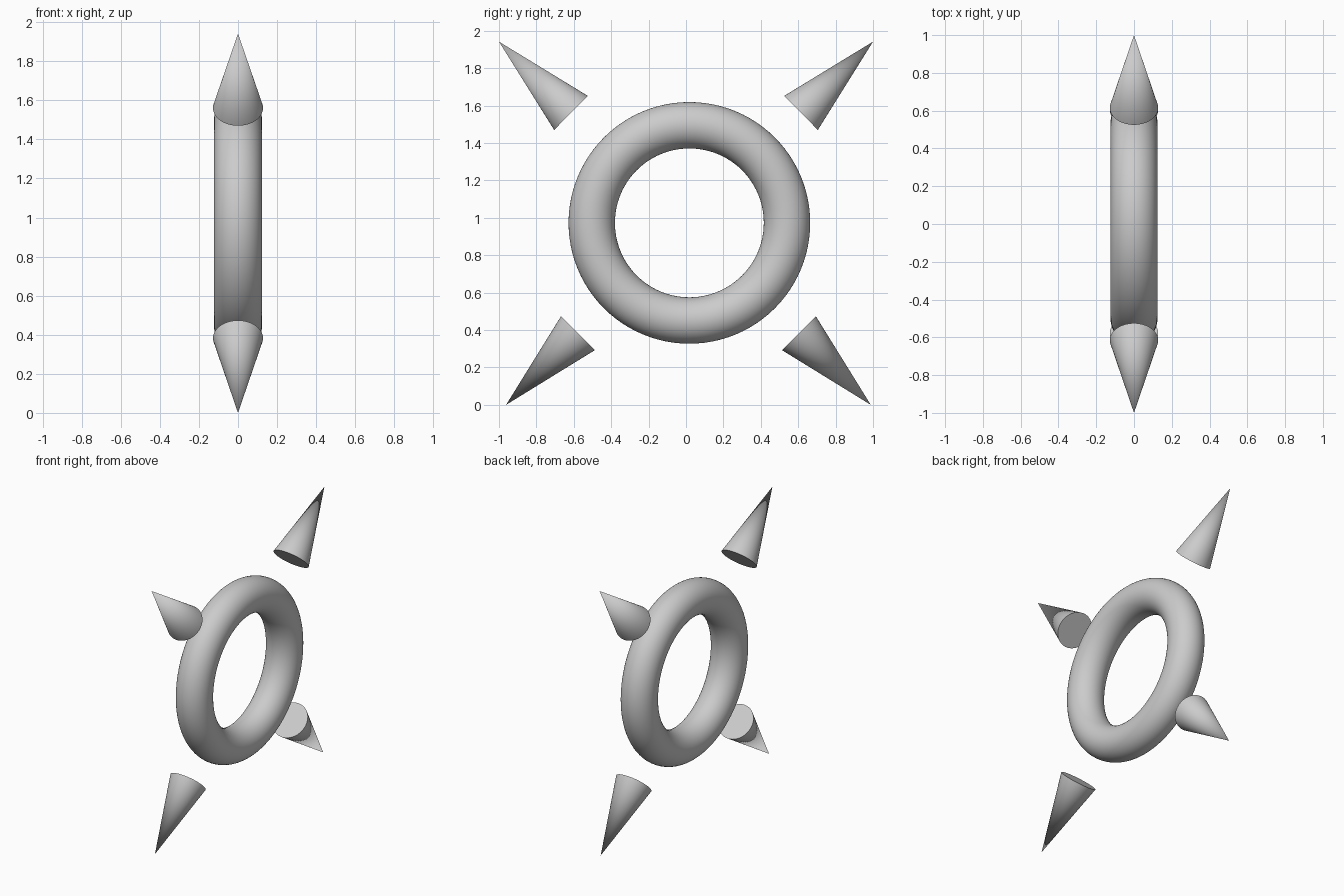
import bpy
from mathutils import Vector

if "Cube" in bpy.data.objects:
    bpy.data.objects.remove(bpy.data.objects["Cube"])

grey = bpy.data.materials.new("plain grey")
grey.diffuse_color = (0.6, 0.6, 0.6, 1)
grey.use_nodes = True
grey.node_tree.nodes["Principled BSDF"].inputs["Base Color"].default_value = grey.diffuse_color


def finish(name):
    ob = bpy.context.object
    ob.name = name
    ob.data.materials.append(grey)
    bpy.ops.object.shade_smooth_by_angle()


def spike(name, base, tip):
    """Solid cone in the YZ plane from base centre to tip."""
    a, b = Vector((0, *base)), Vector((0, *tip))
    axis = b - a
    bpy.ops.mesh.primitive_cone_add(
        vertices=64, radius1=0.128, radius2=0, depth=axis.length,
        location=(a + b) / 2,
        rotation=axis.to_track_quat('Z', 'Y').to_euler())
    finish(name)


# Upright ring, hole facing along x
bpy.ops.mesh.primitive_torus_add(
    major_radius=0.522, minor_radius=0.124, major_segments=96,
    minor_segments=48, location=(0, 0.018, 0.973),
    rotation=(0, 1.5707963, 0))
finish("ring")

# Four outward-pointing spikes around the ring
spike("upper_back_spike", (0.615, 1.561), (1.0, 1.942))
spike("upper_front_spike", (-0.615, 1.561), (-1.0, 1.942))
spike("lower_front_spike", (-0.578, 0.383), (-0.962, 0.0))
spike("lower_back_spike", (0.604, 0.383), (0.988, 0.0))
